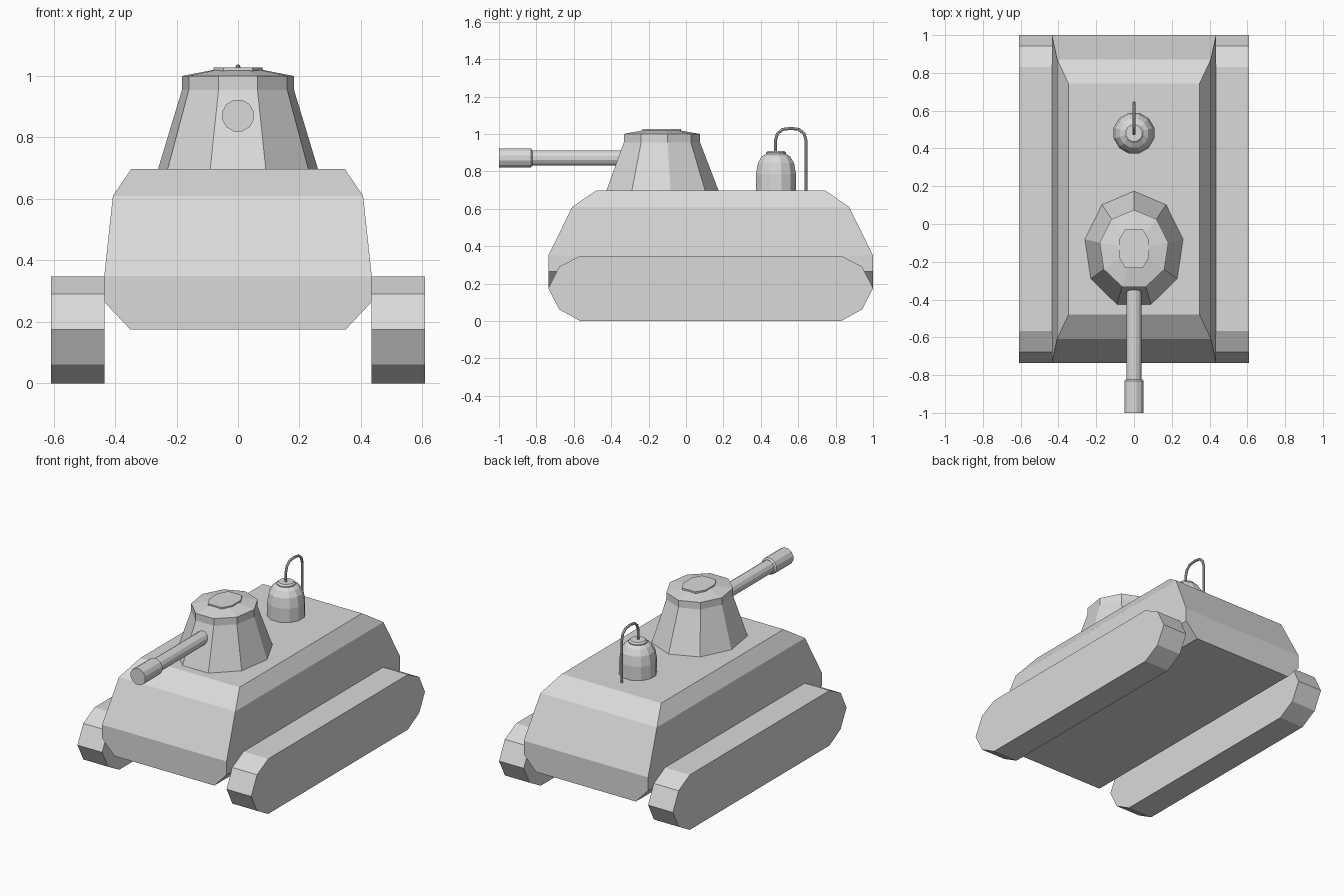
import bpy, bmesh, math
from mathutils import Vector

if "Cube" in bpy.data.objects:
    bpy.data.objects.remove(bpy.data.objects["Cube"])

grey = bpy.data.materials.new("light_grey")
grey.diffuse_color = (0.7, 0.7, 0.7, 1)
grey.use_nodes = True
grey.node_tree.nodes["Principled BSDF"].inputs["Base Color"].default_value = grey.diffuse_color


def loft(name, rings):
    """Skin a list of equal-length point rings and cap both ends."""
    bm = bmesh.new()
    loops = [[bm.verts.new(p) for p in ring] for ring in rings]
    n = len(loops[0])
    for a, b in zip(loops, loops[1:]):
        for i in range(n):
            j = (i + 1) % n
            bm.faces.new((a[i], a[j], b[j], b[i]))
    bm.faces.new(loops[0][::-1])
    bm.faces.new(loops[-1])
    bmesh.ops.recalc_face_normals(bm, faces=bm.faces)
    mesh = bpy.data.meshes.new(name)
    bm.to_mesh(mesh)
    bm.free()
    mesh.materials.append(grey)
    obj = bpy.data.objects.new(name, mesh)
    bpy.context.collection.objects.link(obj)
    return obj


def ellipse(n, cy, rx, ry, z, phase=0.0):
    """Horizontal ring, first corner towards the back."""
    angles = [2 * math.pi * (i + phase) / n for i in range(n)]
    return [(rx * math.sin(a), cy + ry * math.cos(a), z) for a in angles]


def disc_y(n, y, r, z):
    """Ring around the gun axis."""
    angles = [2 * math.pi * (i + 0.5) / n for i in range(n)]
    return [(r * math.cos(a), y, z + r * math.sin(a)) for a in angles]


MID = 0.132   # lengthwise centre of hull and tracks

# Hull: stacked rectangles, lower side edges chamfered
hull_levels = [(0.35, 0.868, 0.175), (0.435, 0.868, 0.265), (0.435, 0.868, 0.35),
               (0.407, 0.74, 0.61), (0.347, 0.612, 0.698)]
loft("hull", [[(sx * w, MID + sy * l, z) for sx, sy in ((-1, -1), (1, -1), (1, 1), (-1, 1))]
              for w, l, z in hull_levels])

# Tracks: ten-sided profile extruded sideways
half = [(0.698, 0.0), (0.81, 0.062), (0.868, 0.175), (0.81, 0.29), (0.698, 0.348)]
profile = [(MID + y, z) for y, z in half] + [(MID - y, z) for y, z in reversed(half)]
for side, label in ((-1, "left"), (1, "right")):
    loft(label + "_track", [[(side * x, y, z) for y, z in profile] for x in (0.435, 0.608)])

# Turret: nine-sided tapered body, collar and shallow roof
TY = -0.135
loft("turret", [ellipse(9, TY, rx, ry, z) for rx, ry, z in
                ((0.264, 0.309, 0.69), (0.264, 0.309, 0.698), (0.185, 0.21, 0.955),
                 (0.185, 0.21, 1.0), (0.075, 0.09, 1.021))])

# Hatch: plate with cut corners
corners = [(0.047, 0.102), (0.08, 0.045), (0.08, -0.045), (0.047, -0.102),
           (-0.047, -0.102), (-0.08, -0.045), (-0.08, 0.045), (-0.047, 0.102)]
loft("hatch", [[(x, -0.13 + y, z) for x, y in corners] for z in (1.015, 1.027)])

# Gun barrel and muzzle
GZ = 0.871
loft("gun_barrel", [disc_y(12, y, 0.041, GZ) for y in (-0.25, -0.83)])
loft("muzzle", [disc_y(12, y, r, GZ) for y, r in
                ((-0.822, 0.043), (-0.83, 0.053), (-1.0, 0.053))])

# Rear dome and its cap
DY = 0.481
loft("dome", [ellipse(12, DY, r, r, z, 0.5) for r, z in
              ((0.111, 0.69), (0.111, 0.785), (0.1, 0.845), (0.078, 0.88), (0.05, 0.897))])
loft("dome_cap", [ellipse(12, DY, r, r, z, 0.5) for r, z in
                  ((0.055, 0.886), (0.055, 0.9), (0.045, 0.909))])

# Bent pipe from the dome cap down to the deck
path = [Vector(p) for p in ((0.478, 0.9), (0.478, 0.965), (0.488, 1.0), (0.515, 1.024),
                            (0.56, 1.03), (0.605, 1.024), (0.632, 1.0), (0.642, 0.965),
                            (0.642, 0.69))]
rings = []
for i, p in enumerate(path):
    t = (path[min(i + 1, len(path) - 1)] - path[max(i - 1, 0)]).normalized()
    normal = Vector((-t.y, t.x))
    ring = []
    for k in range(8):
        a = math.pi * k / 4
        q = p + normal * 0.008 * math.cos(a)
        ring.append((0.008 * math.sin(a), q.x, q.y))
    rings.append(ring)
loft("pipe", rings)
